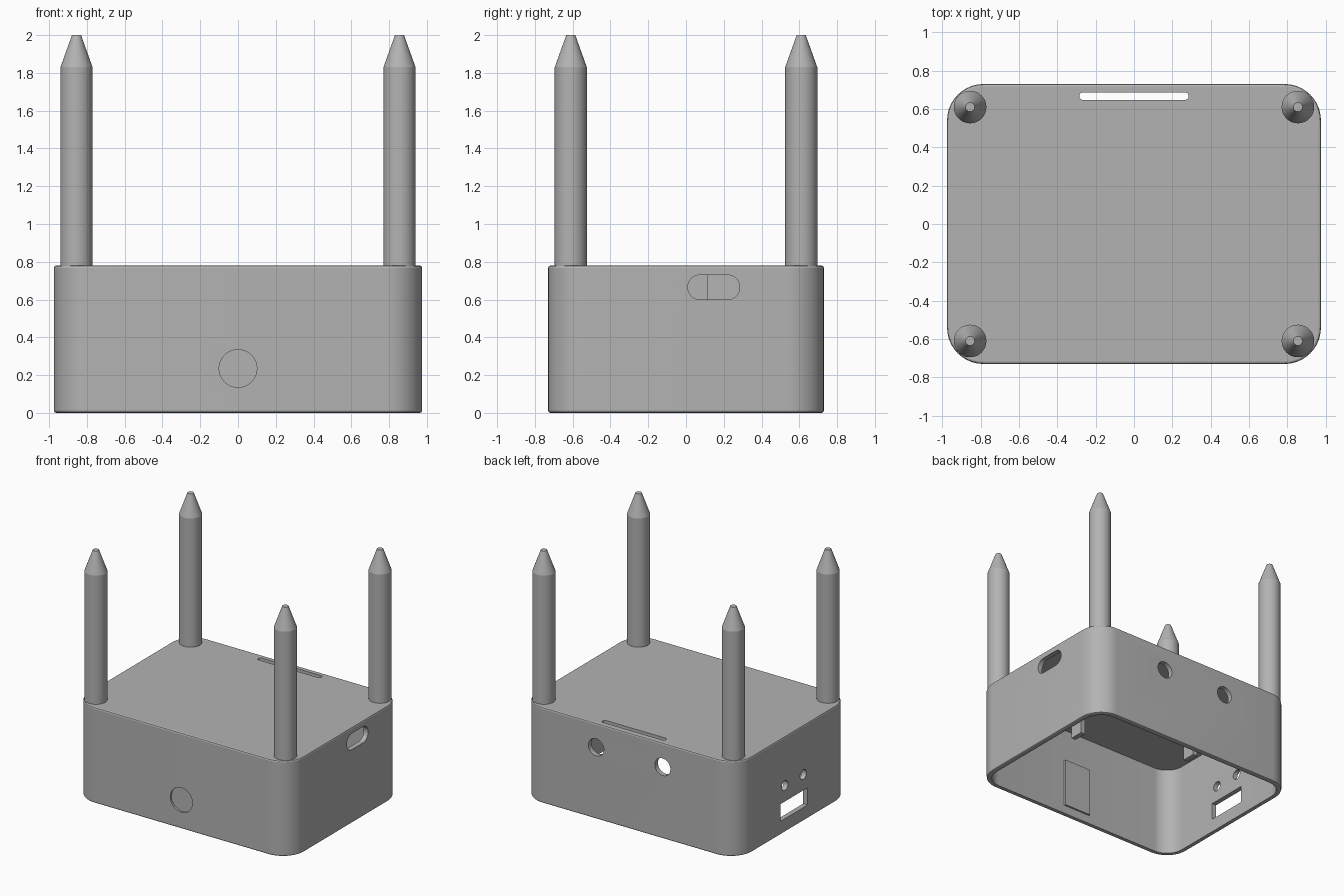
import bpy, bmesh
from math import pi, cos, sin, radians
from mathutils import Vector

if "Cube" in bpy.data.objects:
    bpy.data.objects.remove(bpy.data.objects["Cube"], do_unlink=True)

grey = bpy.data.materials.new("plain_grey")
grey.use_nodes = True
grey.diffuse_color = (0.45, 0.45, 0.45, 1)
grey.node_tree.nodes["Principled BSDF"].inputs["Base Color"].default_value = grey.diffuse_color

WIDTH, DEPTH, HEIGHT, WALL, CORNER = 1.95, 1.46, 0.78, 0.04, 0.19


def finish(name, bm):
    """Turn a bmesh into a grey object."""
    bmesh.ops.recalc_face_normals(bm, faces=bm.faces)
    mesh = bpy.data.meshes.new(name)
    bm.to_mesh(mesh)
    bm.free()
    obj = bpy.data.objects.new(name, mesh)
    bpy.context.collection.objects.link(obj)
    mesh.materials.append(grey)
    return obj


def activate(obj):
    bpy.ops.object.select_all(action="DESELECT")
    obj.select_set(True)
    bpy.context.view_layer.objects.active = obj


def rounded_prism(name, axis, centre, size, radius, low, high, steps=10):
    """Rounded rectangle swept from low to high along an axis."""
    place = {"X": lambda u, v: (low, u, v),
             "Y": lambda u, v: (u, low, v),
             "Z": lambda u, v: (u, v, low)}[axis]
    corners = [(1, 1), (-1, 1), (-1, -1), (1, -1)]
    bm = bmesh.new()
    ring = []
    for i, (su, sv) in enumerate(corners):
        for k in range(steps + 1 if radius else 1):
            a = (i + k / steps) * pi / 2
            u = centre[0] + su * (size[0] / 2 - radius) + radius * cos(a)
            v = centre[1] + sv * (size[1] / 2 - radius) + radius * sin(a)
            ring.append(bm.verts.new(place(u, v)))
    face = bm.faces.new(ring)
    sweep = Vector([(high - low) * (axis == c) for c in "XYZ"])
    out = bmesh.ops.extrude_face_region(bm, geom=[face])
    bmesh.ops.translate(bm, vec=sweep, verts=[g for g in out["geom"] if isinstance(g, bmesh.types.BMVert)])
    bmesh.ops.remove_doubles(bm, verts=bm.verts, dist=0.0001)
    return finish(name, bm)


def cut(target, cutter):
    """Subtract a cutter and discard it."""
    activate(target)
    mod = target.modifiers.new("cut", "BOOLEAN")
    mod.operation, mod.solver, mod.object = "DIFFERENCE", "EXACT", cutter
    bpy.ops.object.modifier_apply(modifier=mod.name)
    bpy.data.objects.remove(cutter, do_unlink=True)


# Case: rounded box with softened rims
case = rounded_prism("case", "Z", (0, 0), (WIDTH, DEPTH), CORNER, 0, HEIGHT)
activate(case)
bevel = case.modifiers.new("soft_rims", "BEVEL")
bevel.width, bevel.segments = 0.012, 2
bevel.limit_method, bevel.angle_limit = "ANGLE", radians(60)
bpy.ops.object.modifier_apply(modifier=bevel.name)

# Hollow interior, open underneath
cut(case, rounded_prism("cavity", "Z", (0, 0), (WIDTH - 2 * WALL, DEPTH - 2 * WALL),
                        CORNER - WALL, -0.1, HEIGHT - WALL))

# Openings: axis, centre, size, corner radius, sweep range
openings = [
    ("Y", (0, 0.235), (0.2, 0.2), 0.1, -0.8, -0.715),         # front button recess
    ("Z", (0, 0.667), (0.57, 0.04), 0.0195, 0.7, 0.9),        # top slot
    ("X", (0.147, 0.665), (0.275, 0.13), 0.064, 0.85, 1.1),   # left side slot
    ("X", (0, 0.18), (0.35, 0.14), 0, -1.1, -0.85),           # right side port
]
for s in (-1, 1):
    openings.append(("Y", (0.3 * s, 0.585), (0.14, 0.14), 0.07, 0.6, 0.9))       # back holes
    openings.append(("X", (0.118 * s, 0.38), (0.08, 0.08), 0.04, -1.1, -0.85))   # small side holes
for spec in openings:
    cut(case, rounded_prism("opening", *spec))

# Thickened pad behind the recess, and two ribs hanging from the ceiling
inner_front = -DEPTH / 2 + WALL
rounded_prism("inner_pad", "Y", (0, 0.27), (0.25, 0.4), 0, inner_front - 0.005, inner_front + 0.015)
for side, x, y in (("left", 0.36, -0.24), ("right", -0.52, 0.058)):
    rounded_prism("ceiling_rib_" + side, "Z", (x, y), (0.04, 0.115), 0, 0.4, HEIGHT - WALL + 0.005)


def peg(name, x, y):
    """Round peg with a tapered, blunt tip."""
    bm = bmesh.new()
    rings = []
    for r, z in ((0.085, HEIGHT - 0.005), (0.085, 1.83), (0.024, 2.0)):
        rings.append([bm.verts.new((x + r * cos(a), y + r * sin(a), z))
                      for a in (2 * pi * i / 40 for i in range(40))])
    for lower, upper in zip(rings, rings[1:]):
        for i in range(40):
            j = (i + 1) % 40
            bm.faces.new((lower[i], lower[j], upper[j], upper[i]))
    bm.faces.new(rings[0])
    bm.faces.new(rings[-1])
    return finish(name, bm)


pegs = [peg(f"{fb}_{lr}_peg", 0.855 * sx, 0.61 * sy)
        for fb, sy in (("front", -1), ("back", 1)) for lr, sx in (("left", 1), ("right", -1))]

# Smooth the curves, keep the edges crisp
for obj in [case] + pegs:
    activate(obj)
    bpy.ops.object.shade_smooth_by_angle(angle=radians(18))
